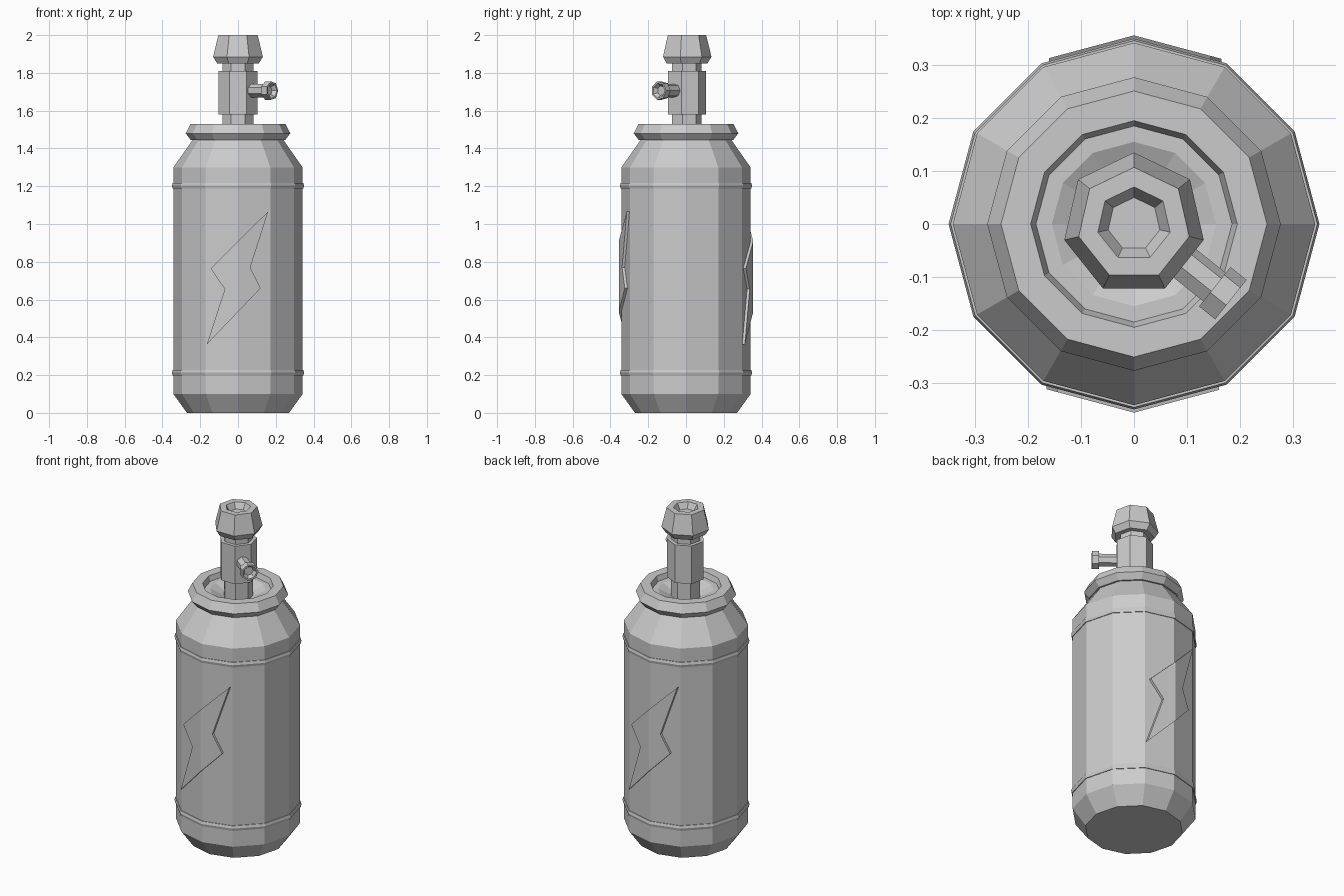
import bpy
import bmesh
from math import cos, sin, pi, radians
from mathutils import Matrix

cube = bpy.data.objects.get("Cube")
if cube:
    bpy.data.objects.remove(cube, do_unlink=True)

GREY = (0.6, 0.6, 0.6, 1.0)
metal = bpy.data.materials.new("plain grey")
metal.use_nodes = True
metal.diffuse_color = GREY
metal.node_tree.nodes["Principled BSDF"].inputs["Base Color"].default_value = GREY


def finish(name, bm, matrix=None):
    """Turn a bmesh into a flat shaded, coloured object."""
    if matrix:
        bm.transform(matrix)
    bmesh.ops.recalc_face_normals(bm, faces=bm.faces[:])
    mesh = bpy.data.meshes.new(name)
    bm.to_mesh(mesh)
    bm.free()
    mesh.materials.append(metal)
    obj = bpy.data.objects.new(name, mesh)
    bpy.context.collection.objects.link(obj)
    return obj


def lathe(name, profile, sides, closed=False, matrix=None):
    """Revolve (radius, height) points; first corner points to +y."""
    bm = bmesh.new()
    rings = []
    for r, z in profile:
        angles = [pi / 2 + 2 * pi * i / sides for i in range(sides)]
        rings.append([bm.verts.new((r * cos(a), r * sin(a), z)) for a in angles])
    pairs = list(zip(rings, rings[1:]))
    if closed:
        pairs.append((rings[-1], rings[0]))
    else:
        bm.faces.new(rings[0])
        bm.faces.new(rings[-1])
    for low, high in pairs:
        for i in range(sides):
            j = (i + 1) % sides
            bm.faces.new((low[i], low[j], high[j], high[i]))
    return finish(name, bm, matrix)


# Can body with rolled rim and dished top
BODY_R = 0.342
lathe("can_body", [
    (0.27, 0), (BODY_R, 0.1), (BODY_R, 1.3), (0.24, 1.445), (0.25, 1.445),
    (0.277, 1.48), (0.251, 1.53), (0.195, 1.53), (0.185, 1.5),
    (0.155, 1.5), (0.07, 1.46)], 12)

# Raised hoops round the body
for name, z in (("lower_hoop", 0.213), ("upper_hoop", 1.203)):
    lathe(name, [(0.335, z - 0.015), (0.346, z - 0.015), (0.35, z),
                 (0.346, z + 0.015), (0.335, z + 0.015)], 12, closed=True)

# Valve stem and hollow cap
lathe("valve_stem", [(0.083, 1.45), (0.083, 1.58), (0.105, 1.58),
                     (0.105, 1.81), (0.083, 1.81), (0.083, 1.86)], 7)
lathe("valve_cap", [(0.083, 1.85), (0.113, 1.85), (0.135, 1.885),
                    (0.107, 2.0), (0.07, 2.0), (0.05, 1.965)], 7)

# Side nozzle, square to one face of the stem
aim = (Matrix.Translation((0, 0, 1.706)) @ Matrix.Rotation(radians(-38.6), 4, "Z")
       @ Matrix.Rotation(pi / 2, 4, "Y"))
lathe("side_nozzle", [(0.036, 0.08), (0.036, 0.193), (0.05, 0.193),
                      (0.05, 0.232), (0.04, 0.232), (0.026, 0.21)], 7, matrix=aim)

# Raised bolt emblems wrapped over the front and back of the can
OUTLINE = [(0.16, 1.067), (-0.145, 0.765), (-0.07, 0.655),
           (-0.165, 0.363), (0.12, 0.66), (0.065, 0.77)]
for name, turn in (("front_bolt", 0), ("back_bolt", pi)):
    bm = bmesh.new()
    bm.faces.new([bm.verts.new((x, 0, z)) for x, z in OUTLINE])
    for x in (-0.085, 0, 0.085):
        bmesh.ops.bisect_plane(bm, geom=bm.verts[:] + bm.edges[:] + bm.faces[:],
                               plane_co=(x, 0, 0), plane_no=(1, 0, 0))
    out = bmesh.ops.extrude_face_region(bm, geom=bm.faces[:])
    outer = {v for v in out["geom"] if isinstance(v, bmesh.types.BMVert)}
    for v in bm.verts:
        surface = BODY_R - 0.268 * abs(v.co.x)
        v.co.y = -surface - (0.014 if v in outer else -0.01)
    finish(name, bm, Matrix.Rotation(turn, 4, "Z"))
